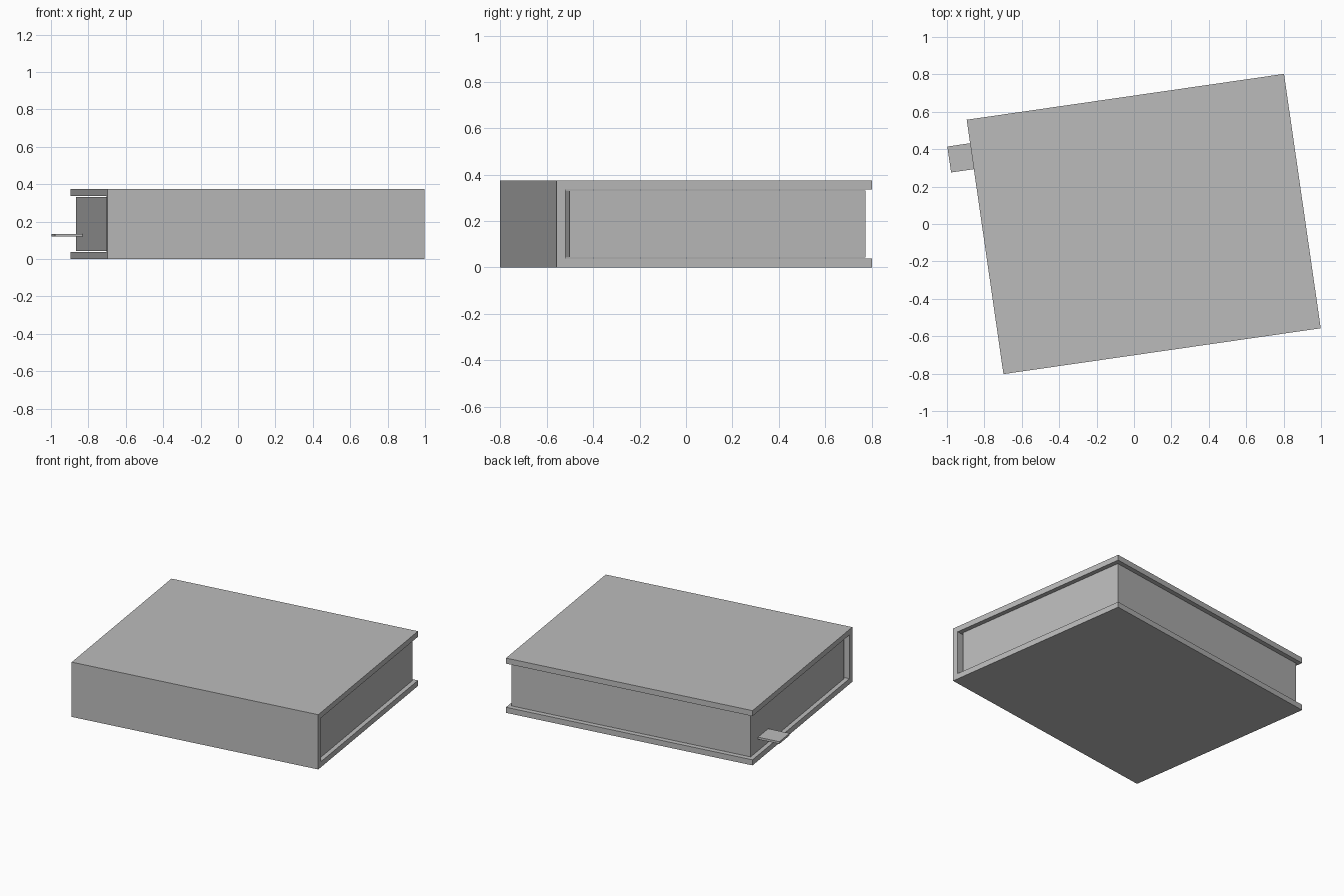
import bpy, bmesh, math
from mathutils import Matrix

cube = bpy.data.objects.get("Cube")
if cube:
    bpy.data.objects.remove(cube, do_unlink=True)

# One plain grey for the whole book
grey = bpy.data.materials.new("plain_grey")
grey.use_nodes = True
GREY = (0.5, 0.5, 0.5, 1)
grey.diffuse_color = GREY
grey.node_tree.nodes["Principled BSDF"].inputs["Base Color"].default_value = GREY

# The book lies slightly turned
PLACE = Matrix.Translation((0.052, 0, 0)) @ Matrix.Rotation(math.radians(8.22), 4, "Z")
W, D, H, T = 0.857, 0.687, 0.375, 0.038   # half width, half depth, height, board thickness
INSET = 0.026


def add_part(name, bm):
    bmesh.ops.recalc_face_normals(bm, faces=bm.faces)
    mesh = bpy.data.meshes.new(name)
    bm.to_mesh(mesh)
    bm.free()
    mesh.materials.append(grey)
    ob = bpy.data.objects.new(name, mesh)
    ob.matrix_world = PLACE
    bpy.context.collection.objects.link(ob)
    return ob


def prism(name, profile, x0, x1):
    """Extrude a (y, z) profile along x."""
    bm = bmesh.new()
    face = bm.faces.new([bm.verts.new((x0, y, z)) for y, z in profile])
    new = bmesh.ops.extrude_face_region(bm, geom=[face])["geom"]
    verts = [v for v in new if isinstance(v, bmesh.types.BMVert)]
    bmesh.ops.translate(bm, verts=verts, vec=(x1 - x0, 0, 0))
    return add_part(name, bm)


def box(name, x0, x1, y0, y1, z0, z1):
    return prism(name, [(y0, z0), (y1, z0), (y1, z1), (y0, z1)], x0, x1)


# Cover: two boards joined by the spine at the front
prism("cover", [(-D, 0), (D, 0), (D, T), (-D + T, T),
                (-D + T, H - T), (D, H - T), (D, H), (-D, H)], -W, W)

# Page block, set in from the cover edges with a small gap at the spine
box("page_block", -W + INSET, W - INSET, -D + T + 0.022, D - INSET, T + 0.004, H - T - 0.004)

# Bookmark sticking out of the pages on the right side
box("bookmark", -0.98, -0.6, 0.42, 0.56, 0.12, 0.135)
